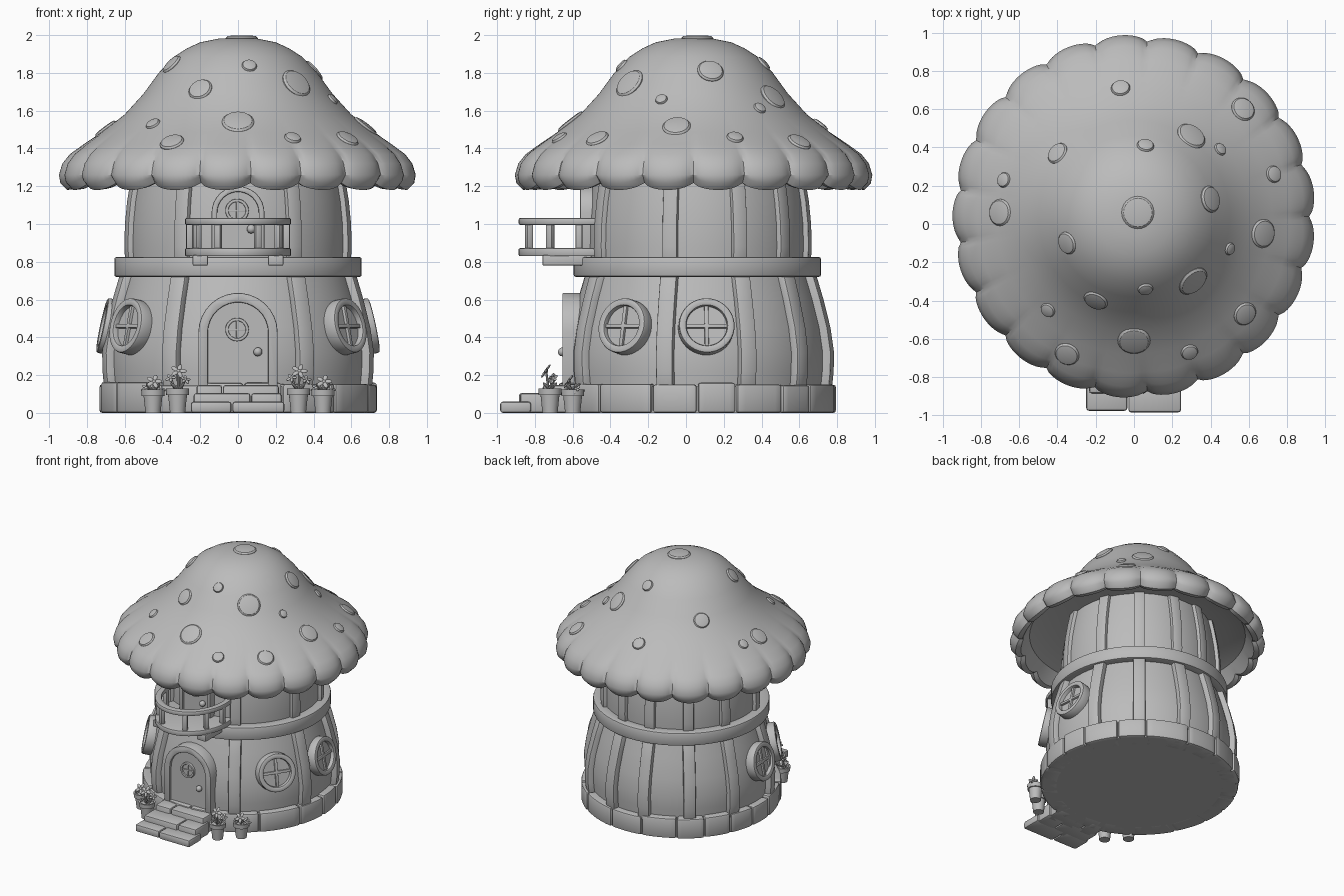
import bpy, bmesh, math, random
from mathutils import Matrix, Vector

if "Cube" in bpy.data.objects:
    bpy.data.objects.remove(bpy.data.objects["Cube"])

random.seed(4)
R = math.radians
CY = 0.06                                   # y of the house axis
HOUSE = Matrix.Translation((0, CY, 0))
mat = bpy.data.materials.new("plain grey")
mat.diffuse_color = (0.5, 0.5, 0.5, 1)
mat.use_nodes = True
mat.node_tree.nodes["Principled BSDF"].inputs["Base Color"].default_value = mat.diffuse_color


def finish(name, bm, M=Matrix(), bevel=0):
    bmesh.ops.remove_doubles(bm, verts=bm.verts, dist=1e-5)
    bmesh.ops.recalc_face_normals(bm, faces=bm.faces)
    if bevel:
        sharp = [e for e in bm.edges if len(e.link_faces) == 2 and e.calc_face_angle(0) > R(35)]
        bmesh.ops.bevel(bm, geom=sharp, offset=bevel, segments=2, profile=0.5, affect='EDGES')
    bm.transform(M)
    me = bpy.data.meshes.new(name)
    bm.to_mesh(me)
    bm.free()
    me.materials.append(mat)
    ob = bpy.data.objects.new(name, me)
    bpy.context.collection.objects.link(ob)
    return ob


def lathe(name, prof, a0=0, a1=360, n=64, closed=False, M=Matrix(), bevel=0, warp=None):
    """Turn a (radius, height) profile around z, fully or over an arc in degrees."""
    bm = bmesh.new()
    full = a1 - a0 == 360
    rows = []
    for i in range(n if full else n + 1):
        a = R(a0 + (a1 - a0) * i / n)
        pts = warp(prof, a) if warp else prof
        rows.append([bm.verts.new((r * math.cos(a), r * math.sin(a), z)) for r, z in pts])
    k = len(prof)
    for i in range(n):
        p, q = rows[i], rows[(i + 1) % len(rows)]
        for j in range(k if closed else k - 1):
            bm.faces.new((p[j], q[j], q[(j + 1) % k], p[(j + 1) % k]))
    if closed and not full:
        bm.faces.new(rows[0])
        bm.faces.new(rows[-1])
    return finish(name, bm, M, bevel)


def box(name, lo, hi, M=Matrix(), bevel=0.006):
    bm = bmesh.new()
    bmesh.ops.create_cube(bm, size=1)
    for v in bm.verts:
        v.co = [lo[i] + (v.co[i] + 0.5) * (hi[i] - lo[i]) for i in range(3)]
    return finish(name, bm, M, bevel)


def blob(name, M):
    bm = bmesh.new()
    bmesh.ops.create_icosphere(bm, subdivisions=2, radius=1)
    return finish(name, bm, M)


def rect(r0, r1, z0, z1):
    return [(r0, z0), (r1, z0), (r1, z1), (r0, z1)]


def interp(prof, t):
    for (t0, v0), (t1, v1) in zip(prof, prof[1:]):
        if t <= t1:
            return v0 + (v1 - v0) * (t - t0) / (t1 - t0)
    return prof[-1][1]


# barrel walls: (height, outer radius of the ribs)
LOW = [(.12, .723), (.22, .733), (.32, .735), (.45, .716), (.6, .678), (.76, .63)]
UP = [(.78, .61), (.88, .615), (1.0, .612), (1.12, .6), (1.24, .58), (1.36, .555)]
lathe("lower_wall", [(r - .045, z) for z, r in LOW], M=HOUSE)
lathe("upper_wall", [(r - .03, z) for z, r in UP], M=HOUSE)
lathe("middle_band", rect(.56, .655, .72, .825), closed=True, M=HOUSE, bevel=.012)


def rib(name, prof, az, w):
    bm = bmesh.new()
    rows = []
    for z, r in prof:
        rows.append([bm.verts.new(p) for p in ((r - .08, -w, z), (r - .003, -w, z), (r - .003, w, z), (r - .08, w, z))])
    for p, q in zip(rows, rows[1:]):
        for j in range(4):
            bm.faces.new((p[j], p[(j + 1) % 4], q[(j + 1) % 4], q[j]))
    bm.faces.new(rows[0])
    bm.faces.new(rows[-1])
    finish(name, bm, HOUSE @ Matrix.Rotation(R(az), 4, 'Z'), .008)


for az in (-60, -14, 22, 50, 78):
    for a in (az, 180 - az):
        rib("lower_rib", LOW, a, .045)
        rib("upper_rib", UP, a, .04)

# stone footing
lathe("footing_core", [(0, 0), (.715, 0), (.715, .14), (.6, .14)], M=HOUSE)
cuts = [0]
while cuts[-1] < 335:
    cuts.append(cuts[-1] + random.choice((17, 22, 27)))
cuts = [c * 360 / (cuts[-1] + 20) for c in cuts] + [360]
for a, b in zip(cuts, cuts[1:]):
    lathe("footing_stone", rect(.6, .738 + random.uniform(-.008, .006), 0, .158 + random.uniform(-.012, .006)),
          a + .3, b - .3, 6, True, HOUSE, .014)

# mushroom cap with a scalloped lip
CAP = [(0, 1.985), (.1, 1.982), (.2, 1.962), (.27, 1.93), (.34, 1.885), (.42, 1.8), (.5, 1.69), (.6, 1.58), (.72, 1.487),
       (.82, 1.42), (.89, 1.37), (.93, 1.32), (.948, 1.26), (.94, 1.215), (.905, 1.18), (.865, 1.185),
       (.84, 1.23), (.8, 1.29), (.68, 1.33), (.5, 1.345)]
CAPM = Matrix.Translation((0, .04, 0))


def scallop(prof, a):
    dip = 1 - abs(math.sin(10.5 * (a - R(-86)))) ** .45
    out = []
    for i, (r, z) in enumerate(prof):
        w = {9: .25, 10: .7, 11: 1, 12: 1, 13: 1, 14: .8, 15: .5}.get(i, 0)
        out.append((r - .045 * w * dip, z + (.05 * dip if 13 <= i <= 15 else 0)))
    return out


lathe("mushroom_cap", CAP, n=252, M=CAPM, warp=scallop)

# raised round spots: x, y, radius seen from the top
SPOTS = [(.02, .06, .085), (-.07, .71, .05), (.3, .46, .08), (.45, .39, .035), (.57, .6, .065), (.4, .13, .07),
         (.675, -.05, .075), (.5, -.13, .033), (.31, -.3, .085), (.58, -.47, .063), (.06, -.34, .04),
         (-.2, -.4, .065), (-.45, -.45, .04), (-.35, -.68, .065), (0, -.61, .085), (.29, -.67, .045),
         (-.7, .06, .07), (-.68, .23, .04), (-.35, -.1, .06), (-.4, .37, .06), (.73, .26, .045), (.06, .41, .045)]
TOP = CAP[:12]
for x, y, s in SPOTS:
    d = math.hypot(x, y - .04)
    z = interp(TOP, d)
    slope = (interp(TOP, d + .04) - interp(TOP, max(d - .04, 0))) / .08 if d > .06 else 0
    out = Vector((x, y - .04, 0)).normalized()
    rot = Vector((-slope * out.x, -slope * out.y, 1)).to_track_quat('Z', 'Y').to_matrix().to_4x4()
    lathe("cap_spot", [(0, .015), (.6 * s, .014), (.88 * s, .01), (s, 0), (s, -.03)], n=24,
          M=Matrix.Translation((x, y, z)) @ rot)


# round windows: ring, pane and crossbars, facing local z
def window(name, M, rad, depth):
    t = rad * .27
    lathe(name + "_frame", rect(rad - t, rad, -.05, depth), n=40, closed=True, M=M, bevel=depth * .25)
    lathe(name + "_pane", [(0, depth * .3), (rad - t * .5, depth * .3)], n=40, M=M)
    w, l = rad * .07, rad - t * .6
    box(name + "_bar", (-w, -l, 0), (w, l, depth * .65), M, .002)
    box(name + "_bar", (-l, -w, 0), (l, w, depth * .65), M, .002)


def on_wall(az, r, z, tilt):
    return (HOUSE @ Matrix.Rotation(R(az), 4, 'Z') @ Matrix.Translation((r, 0, z))
            @ Matrix.Rotation(R(90 - tilt), 4, 'Y'))


for az in (-34, 4, 184, 214):
    window("round_window", on_wall(az, .678, .455, 12), .148, .045)


# arched doors
def arch(w, z0, top):
    return [(-w, z0)] + [(-w * math.cos(R(a)), top - w + w * math.sin(R(a))) for a in range(0, 181, 12)] + [(w, z0)]


def slab(name, pts, y0, y1, bevel):
    bm = bmesh.new()
    f = bm.faces.new([bm.verts.new((x, y0, z)) for x, z in pts])
    g = bmesh.ops.extrude_face_region(bm, geom=[f])["geom"]
    bmesh.ops.translate(bm, verts=[v for v in g if isinstance(v, bmesh.types.BMVert)], vec=(0, y1 - y0, 0))
    finish(name, bm, bevel=bevel)


def door(name, w, t, z0, top, y):
    slab(name + "_frame", arch(w, z0, top) + arch(w - t, z0, top - t)[::-1], y, y + .15, .006)
    slab(name + "_panel", arch(w - t * .9, z0, top - t * .9), y + .02, y + .12, 0)
    wz = top - t - (w - t) * .9
    window(name + "_window", Matrix.Translation((-.005, y + .02, wz)) @ Matrix.Rotation(R(90), 4, 'X'), .062, .018)
    k = w * .5
    blob(name + "_knob", Matrix.Translation((k, y, z0 + (top - z0) * .37)) @ Matrix.Scale(.024, 4))


door("front_door", .21, .05, .14, .635, -.655)
door("balcony_door", .14, .03, .84, 1.2, -.56)

# balcony
BAL = Matrix.Translation((0, -.55, 0)) @ Matrix.Diagonal((1, 1.2, 1, 1))
lathe("balcony_floor", [(0, .83), (.28, .83), (.28, .872), (0, .872)], n=48, M=BAL, bevel=.006)
lathe("balcony_rail", rect(.235, .28, .995, 1.032), 150, 390, 40, True, BAL, .008)
for a in (183, 213, 246, 294, 327, 357):
    p = BAL @ Vector((.257 * math.cos(R(a)), .257 * math.sin(R(a)), 0))
    box("balcony_post", (-.017, -.017, .86), (.017, .017, 1.0),
        Matrix.Translation(p) @ Matrix.Rotation(R(a), 4, 'Z'), .004)
for x in (-.2, .2):
    box("balcony_bracket", (x - .04, -.76, .78), (x + .04, -.5, .835))

# front steps, each from a few stones
for xs, y0, y1, h in (((-.25, -.03, .25), -.985, -.82, .06), ((-.235, .07, .235), -.89, -.7, .105),
                      ((-.22, -.08, .22), -.765, -.58, .148)):
    for a, b in zip(xs, xs[1:]):
        box("step_stone", (a, y0 + random.uniform(0, .012), 0), (b - .004, y1, h), bevel=.015)


# potted flowers
def plant(x, y, h, top):
    M = Matrix.Translation((x, y, 0))
    e = h - .035
    lathe("flower_pot", [(0, 0), (.04, 0), (.05, e), (.06, e), (.062, h), (.05, h), (.048, h - .015), (0, h - .015)],
          n=24, M=M)
    for i, (dx, dy, dz) in enumerate(((.005, -.02, 0), (-.035, .01, -.035), (.04, .02, -.045))):
        tip = Vector((dx, dy, top - .035 + dz))
        root = Vector((dx * .3, dy * .3, h - .02))
        q = (tip - root).to_track_quat('Z', 'Y').to_matrix().to_4x4()
        lathe("flower_stem", [(.007, 0), (.006, (tip - root).length)], n=8, M=M @ Matrix.Translation(root) @ q)
        face = Vector((dx * 12, -1 + dy * 8, .8)).to_track_quat('Z', 'Y').to_matrix().to_4x4()
        F = M @ Matrix.Translation(tip) @ face
        blob("flower_heart", F @ Matrix.Scale(.011, 4))
        s = .024 if i == 0 else .017
        for k in range(5):
            blob("flower_petal", F @ Matrix.Rotation(R(72 * k), 4, 'Z') @ Matrix.Translation((s, 0, .003))
                 @ Matrix.Diagonal((s * .85, s * .5, .006, 1)))
    for k in range(4):
        blob("flower_leaf", M @ Matrix.Rotation(R(45 + 90 * k), 4, 'Z') @ Matrix.Translation((.028, 0, h + .012))
             @ Matrix.Rotation(R(-40), 4, 'Y') @ Matrix.Diagonal((.03, .014, .005, 1)))


for side in (-1, 1):
    plant(side * .32, -.72, .13, .255)
    plant(side * .45, -.6, .125, .2)

# smooth shading with sharp edges kept
bpy.ops.object.select_all(action='SELECT')
bpy.context.view_layer.objects.active = bpy.data.objects["mushroom_cap"]
bpy.ops.object.shade_smooth_by_angle(angle=R(35))
